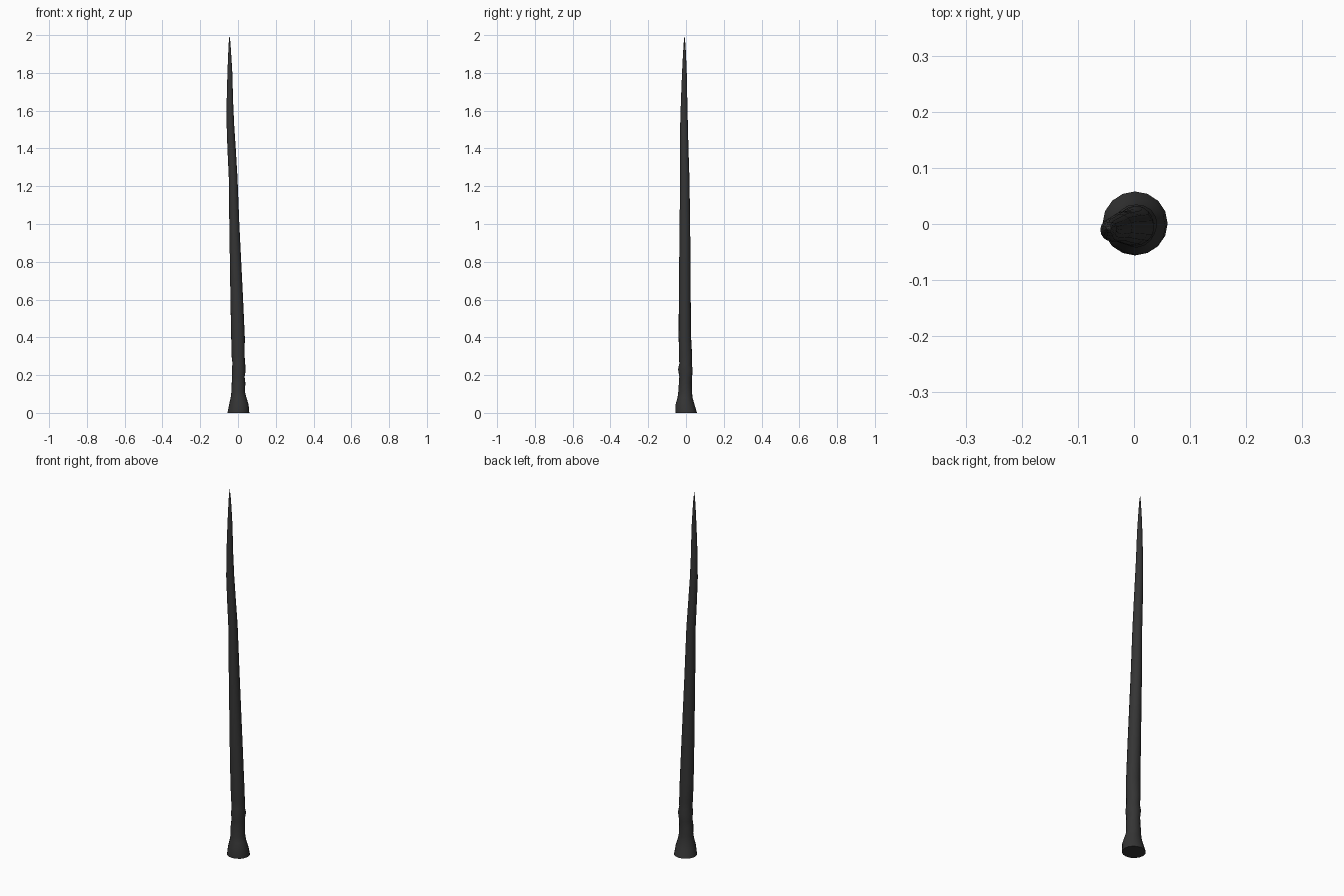
import bpy, bmesh, math

SIDES = 16
# Sections: z, x min, x max, y min, y max
SECTIONS = [
    (0.00, -0.056, 0.060, -0.056, 0.058),
    (0.045, -0.047, 0.056, -0.055, 0.045),
    (0.08, -0.039, 0.045, -0.045, 0.035),
    (0.11, -0.035, 0.037, -0.040, 0.033),
    (0.16, -0.034, 0.038, -0.038, 0.030),
    (0.19, -0.031, 0.036, -0.036, 0.032),
    (0.23, -0.033, 0.041, -0.041, 0.036),
    (0.26, -0.030, 0.037, -0.036, 0.030),
    (0.30, -0.033, 0.036, -0.037, 0.032),
    (0.40, -0.036, 0.036, -0.039, 0.027),
    (0.60, -0.040, 0.027, -0.038, 0.025),
    (1.00, -0.046, 0.007, -0.034, 0.022),
    (1.25, -0.049, -0.003, -0.031, 0.018),
    (1.40, -0.056, -0.012, -0.031, 0.013),
    (1.52, -0.060, -0.020, -0.031, 0.010),
    (1.65, -0.060, -0.026, -0.027, 0.007),
    (1.80, -0.056, -0.030, -0.021, 0.004),
    (1.90, -0.052, -0.036, -0.016, 0.000),
    (1.96, -0.049, -0.040, -0.012, -0.004),
]
TIP = (-0.045, -0.008, 2.0)

# Horn: elliptical rings lofted along the bent axis, closed at the base and pointed at the tip
bm = bmesh.new()
rings = []
for i, (z, x0, x1, y0, y1) in enumerate(SECTIONS):
    ring = []
    for k in range(SIDES):
        a = 2 * math.pi * k / SIDES
        # slight lumps on the gnarled root, just above the flared foot
        lump = 1 + (0.03 * math.sin(3 * a + i * 2.1) if 0.1 < z < 0.35 else 0)
        ring.append(bm.verts.new((
            (x0 + x1) / 2 + (x1 - x0) / 2 * lump * math.cos(a),
            (y0 + y1) / 2 + (y1 - y0) / 2 * lump * math.sin(a), z)))
    rings.append(ring)
for lower, upper in zip(rings, rings[1:]):
    for k in range(SIDES):
        n = (k + 1) % SIDES
        bm.faces.new((lower[k], lower[n], upper[n], upper[k]))
tip = bm.verts.new(TIP)
for k in range(SIDES):
    bm.faces.new((rings[-1][k], rings[-1][(k + 1) % SIDES], tip))
bm.faces.new(rings[0][::-1])

mesh = bpy.data.meshes.new("horn_spike")
bm.to_mesh(mesh)
bm.free()
horn = bpy.data.objects.new("horn_spike", mesh)
bpy.context.collection.objects.link(horn)

# Dark horn colour
mat = bpy.data.materials.new("dark_horn")
mat.diffuse_color = (0.035, 0.035, 0.035, 1)
mesh.materials.append(mat)

bpy.context.view_layer.objects.active = horn
horn.select_set(True)
bpy.ops.object.shade_smooth_by_angle(angle=math.radians(35))
